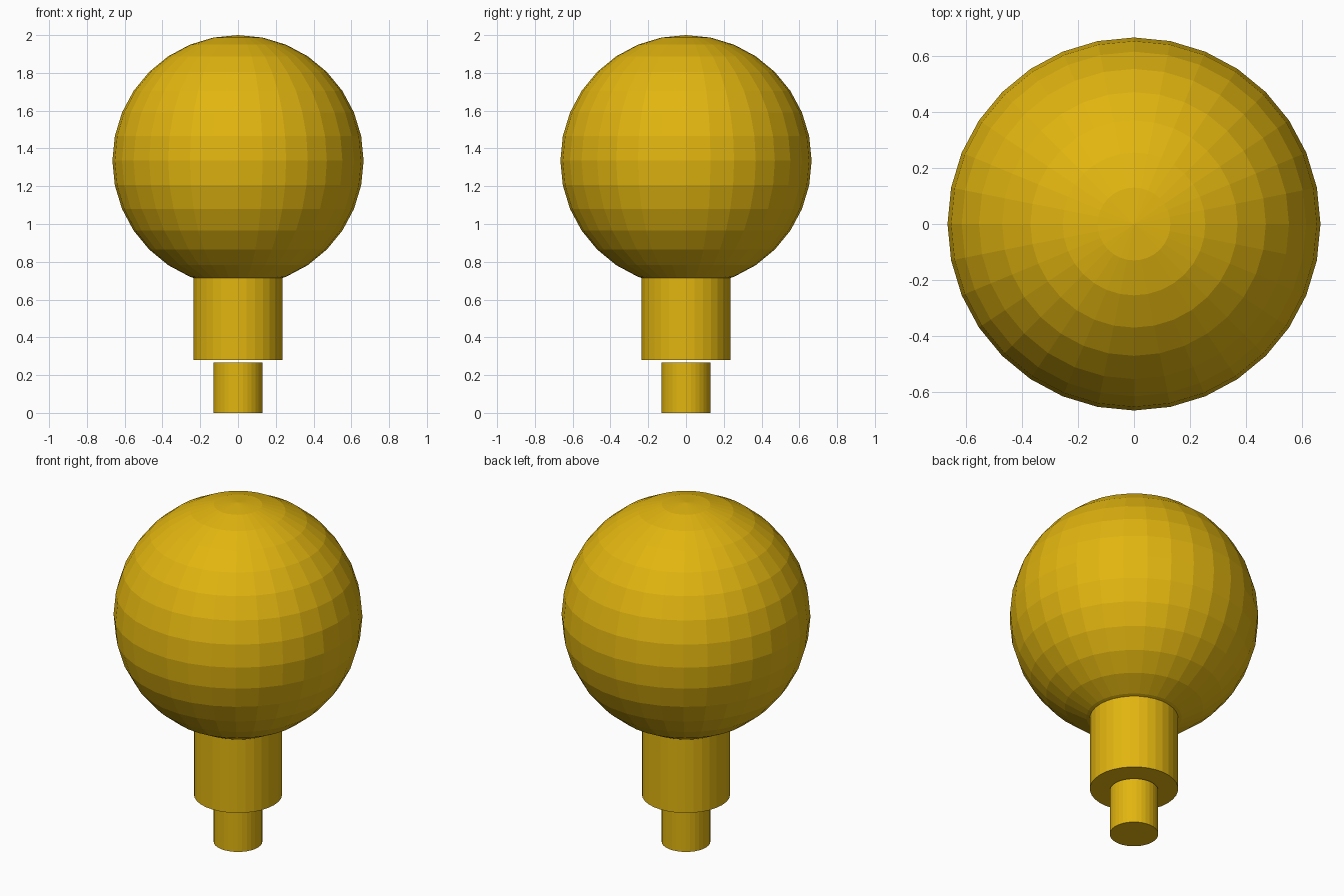
import bpy

if "Cube" in bpy.data.objects:
    bpy.data.objects.remove(bpy.data.objects["Cube"])

gold = bpy.data.materials.new("golden_yellow")
gold.diffuse_color = (0.76, 0.465, 0.005, 1)
gold.use_nodes = True
gold.node_tree.nodes["Principled BSDF"].inputs["Base Color"].default_value = gold.diffuse_color


def finish(name):
    obj = bpy.context.object
    obj.name = name
    obj.data.materials.append(gold)
    return obj


def cylinder(name, radius, z0, z1):
    bpy.ops.mesh.primitive_cylinder_add(
        vertices=32, radius=radius, depth=z1 - z0, location=(0, 0, (z0 + z1) / 2))
    return finish(name)


# Faceted globe
bpy.ops.mesh.primitive_uv_sphere_add(
    segments=32, ring_count=16, radius=0.665, location=(0, 0, 1.335))
finish("globe")

# Neck set into the globe, and the thin peg floating just below it
cylinder("neck", 0.236, 0.279, 0.73)
cylinder("peg", 0.13, 0.0, 0.268)
